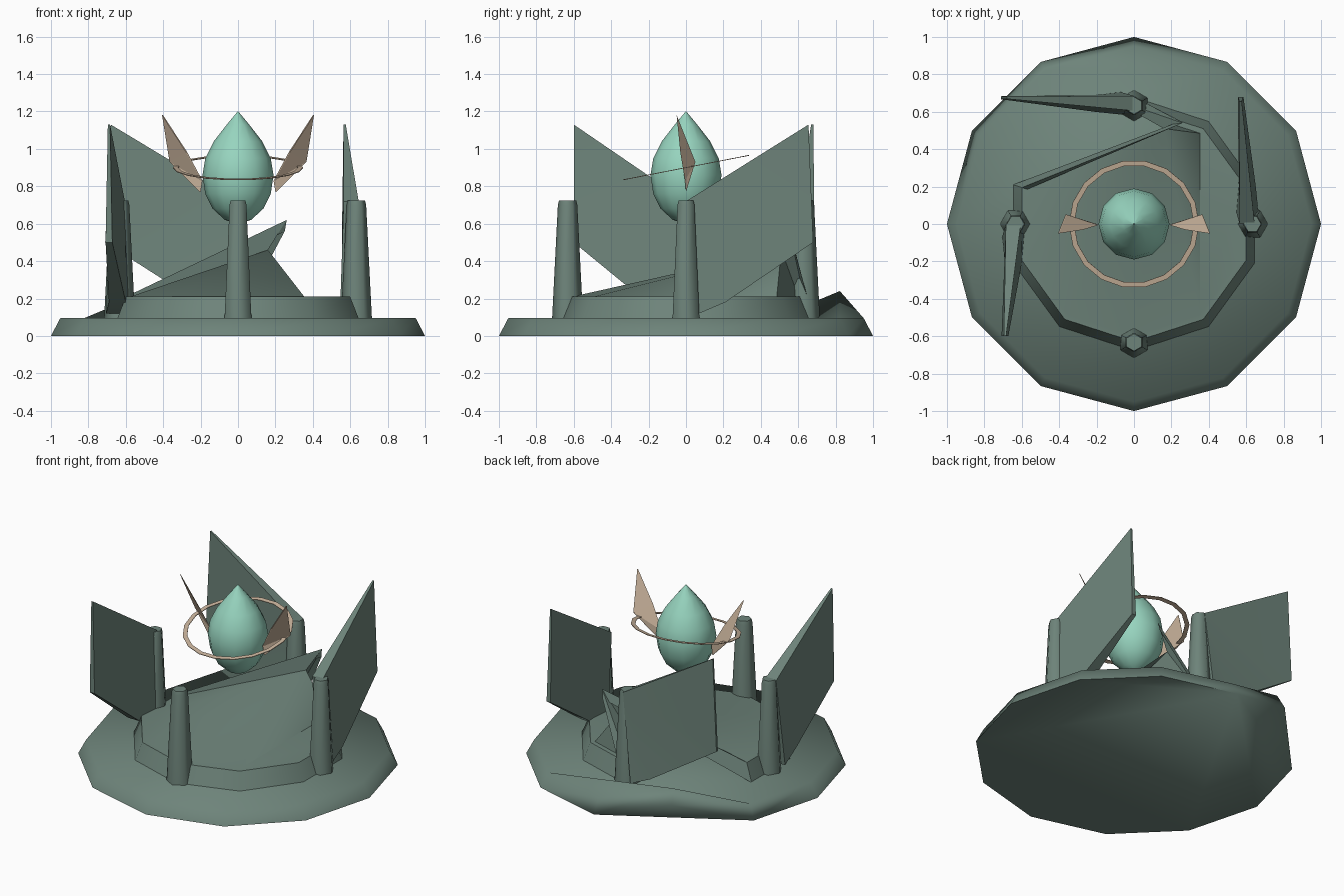
import bpy
import bmesh
from math import sin, cos, radians
from mathutils import Matrix

if "Cube" in bpy.data.objects:
    bpy.data.objects.remove(bpy.data.objects["Cube"], do_unlink=True)


def material(name, rgb):
    m = bpy.data.materials.new(name)
    m.use_nodes = True
    m.diffuse_color = (*rgb, 1)
    m.node_tree.nodes["Principled BSDF"].inputs["Base Color"].default_value = (*rgb, 1)
    return m


STONE = material("dark green stone", (0.155, 0.23, 0.195))
MINT = material("mint crystal", (0.31, 0.66, 0.52))
BEIGE = material("warm beige", (0.58, 0.45, 0.33))


def build(name, verts, faces, mat, angle=40):
    me = bpy.data.meshes.new(name)
    me.from_pydata(verts, [], faces)
    me.materials.append(mat)
    bm = bmesh.new()
    bm.from_mesh(me)
    bmesh.ops.recalc_face_normals(bm, faces=bm.faces)
    bm.to_mesh(me)
    bm.free()
    ob = bpy.data.objects.new(name, me)
    bpy.context.collection.objects.link(ob)
    if angle:
        bpy.ops.object.select_all(action='DESELECT')
        ob.select_set(True)
        bpy.context.view_layer.objects.active = ob
        bpy.ops.object.shade_smooth_by_angle(angle=radians(angle))
    return ob


def polar(r, deg, z):
    return (r * cos(radians(deg)), r * sin(radians(deg)), z)


def rings(profile, n, start=0):
    """Stacked n-sided rings joined by quads."""
    verts = [polar(r, start + 360 * i / n, z) for r, z in profile for i in range(n)]
    quads = [(k * n + i, k * n + (i + 1) % n, (k + 1) * n + (i + 1) % n, (k + 1) * n + i)
             for k in range(len(profile) - 1) for i in range(n)]
    return verts, quads


# base disc: twelve sides, one back corner lifted
N = 12
verts, faces = rings([(1, 0), (0.95, 0.095)], N)
lifted = 4
for i in (lifted, N + lifted):
    x, y, z = verts[i]
    verts[i] = (x, y, z + 0.145)
faces += [(3, 4, 5), tuple(i % N for i in range(5, 16))]
faces += [(N + 2, N + 3, N + 4), (N + 2, N + 4, N + 5)]
faces.append(tuple(N + i % N for i in range(5, 15)))
build("base_disc", verts, faces, STONE, 100)

# upper tier: ten sides, one back corner pulled up into a ramp
N = 10
verts, faces = rings([(0.68, 0.09), (0.63, 0.21), (0.6, 0.212)], N, 18)
verts[3] = (0.25, 0.55, 0.56)
verts[N + 3] = (0.26, 0.54, 0.62)
verts[2 * N + 3] = (0.16, 0.51, 0.46)
cap = [(3, i, i + 1) for i in range(4, 8)] + [(3, 8, 1), (8, 9, 0, 1), (1, 2, 3)]
faces += [tuple(2 * N + i for i in f) for f in cap]
build("upper_tier_ramp", verts, faces, STONE, 50)

# pillars at the four sides
for label, deg in (("front", 270), ("left", 0), ("back", 90), ("right", 180)):
    verts, faces = rings([(0.083, 0.09), (0.052, 0.7), (0.046, 0.725)], 6, deg)
    faces += [tuple(range(5, -1, -1)), tuple(range(12, 18))]
    cx, cy, _ = polar(0.633, deg, 0)
    build(label + "_pillar", [(x + cx, y + cy, z) for x, y, z in verts], faces, STONE, 65)


# wedge fins sweeping sideways from three pillars
def fin(name, deg, root, r_tip, t_top, t_low, tip_half):
    outline = [(root, 0, 0.72, 0.04), (r_tip, t_top, 1.13, 0.006),
               (r_tip, t_low, 0.5, tip_half), (root, 0.21, 0.18, 0.045),
               (root, 0.07, 0.12, 0.06)]
    spin = Matrix.Rotation(radians(deg), 3, 'Z')
    v = [tuple(spin @ Matrix.Translation((r + s * w, t, z)).translation)
         for s in (-1, 1) for r, t, z, w in outline]
    n = len(outline)
    f = [(0, 1, 2), (0, 2, 3), (0, 3, 4), (7, 6, 5), (8, 7, 5), (9, 8, 5)]
    f += [(i, i + n, (i + 1) % n + n, (i + 1) % n) for i in range(n)]
    build(name, v, f, STONE, 40)


fin("left_fin", 0, 0.605, 0.57, 0.655, 0.68, 0.015)
fin("back_fin", 90, 0.645, 0.675, 0.68, 0.71, 0.008)
fin("right_fin", 180, 0.645, 0.69, 0.6, 0.6, 0.018)

# pointed egg crystal
profile = [(0.002, 0.6), (0.07, 0.62), (0.135, 0.68), (0.175, 0.76), (0.19, 0.86),
           (0.175, 0.95), (0.13, 1.04), (0.06, 1.13), (0.002, 1.2)]
verts, faces = rings(profile, 12)
build("egg_crystal", verts, faces, MINT, 60)

# tilted flat halo band
band = [(0.32, -0.002), (0.348, -0.002), (0.348, 0.002), (0.32, 0.002), (0.32, -0.002)]
verts, faces = rings(band, 18)
halo = build("halo_ring", verts, faces, BEIGE, 30)
halo.location.z = 0.9
halo.rotation_euler.x = radians(11)

# thin mirrored wing blades
for label, side in (("left", 1), ("right", -1)):
    edge = [(0.2, 0, 0.77), (0.36, 0.05, 0.93), (0.4, -0.05, 1.18), (0.27, -0.03, 0.98),
            (0.19, -0.005, 0.83)]
    verts = [(side * (x + d), y, z) for d in (0, 0.006) for x, y, z in edge]
    faces = [(0, 1, 4), (1, 3, 4), (1, 2, 3), (9, 6, 5), (9, 8, 6), (8, 7, 6)]
    faces += [(i, i + 5, (i + 1) % 5 + 5, (i + 1) % 5) for i in range(5)]
    build(label + "_wing_blade", verts, faces, BEIGE, 0)
